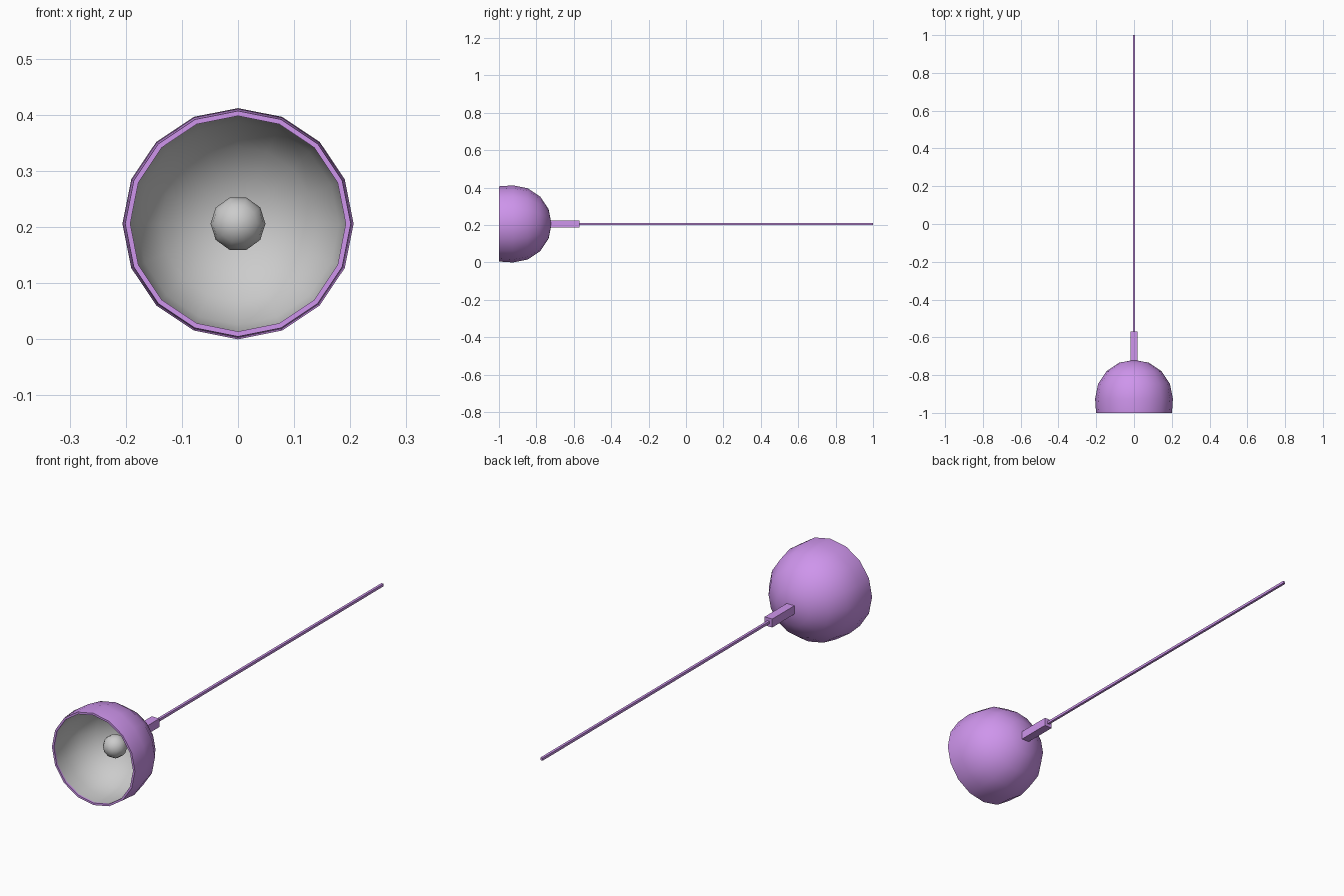
import bpy, bmesh, math

if "Cube" in bpy.data.objects:
    bpy.data.objects.remove(bpy.data.objects["Cube"])

CZ = 0.206   # height of the lamp axis
SIDES = 16

def material(name, color):
    m = bpy.data.materials.new(name)
    m.diffuse_color = color
    m.use_nodes = True
    m.node_tree.nodes["Principled BSDF"].inputs["Base Color"].default_value = m.diffuse_color
    return m

purple = material("purple", (0.62, 0.30, 0.84, 1))

def finish(name, bm, mat=None, smooth=False):
    mesh = bpy.data.meshes.new(name)
    bm.to_mesh(mesh)
    bm.free()
    ob = bpy.data.objects.new(name, mesh)
    bpy.context.collection.objects.link(ob)
    if mat:
        mesh.materials.append(mat)
    if smooth:
        bpy.context.view_layer.objects.active = ob
        ob.select_set(True)
        bpy.ops.object.shade_smooth_by_angle(angle=math.radians(40))
        ob.select_set(False)
    return ob

def revolve(name, profile, mat=None, flip=False):
    """Turn (y, radius) points around the lamp axis."""
    bm = bmesh.new()
    rings = []
    for y, r in profile:
        if r == 0:
            rings.append([bm.verts.new((0, y, CZ))] * SIDES)
        else:
            rings.append([bm.verts.new((r * math.cos(a), y, CZ + r * math.sin(a)))
                          for a in (2 * math.pi * i / SIDES for i in range(SIDES))])
    for a, b in zip(rings, rings[1:]):
        for i in range(SIDES):
            j = (i + 1) % SIDES
            corners = list(dict.fromkeys((a[i], b[i], b[j], a[j])))
            bm.faces.new(corners[::-1] if flip else corners)
    return finish(name, bm, mat, True)

def dome(radius, y0):
    return [(y0 + radius * math.sin(t), radius * math.cos(t) if k < 4 else 0)
            for k, t in enumerate(math.radians(22.5 * k) for k in range(5))]

def bar(name, y1, y2, w):
    bm = bmesh.new()
    bmesh.ops.create_cube(bm, size=1)
    for v in bm.verts:
        v.co = (v.co.x * w, (y1 + y2) / 2 + v.co.y * (y2 - y1), CZ + v.co.z * w)
    return finish(name, bm, purple)

# Outer shade with its rim lip
revolve("shade", [(-0.992, 0.192), (-1.0, 0.192), (-1.0, 0.201)] + dome(0.206, -0.925),
        purple, flip=True)

# Grey inner reflector
revolve("reflector", [(-0.992, 0.192)] + dome(0.195, -0.925))

# Bulb
bm = bmesh.new()
bmesh.ops.create_uvsphere(bm, u_segments=10, v_segments=8, radius=0.049)
for v in bm.verts:
    x, y, z = v.co
    v.co = (y, z - 0.85, x + CZ)
finish("bulb", bm, None, True)

# Socket block and long stem
bar("socket_block", -0.73, -0.57, 0.037)
bar("stem", -0.58, 1.0, 0.011)
